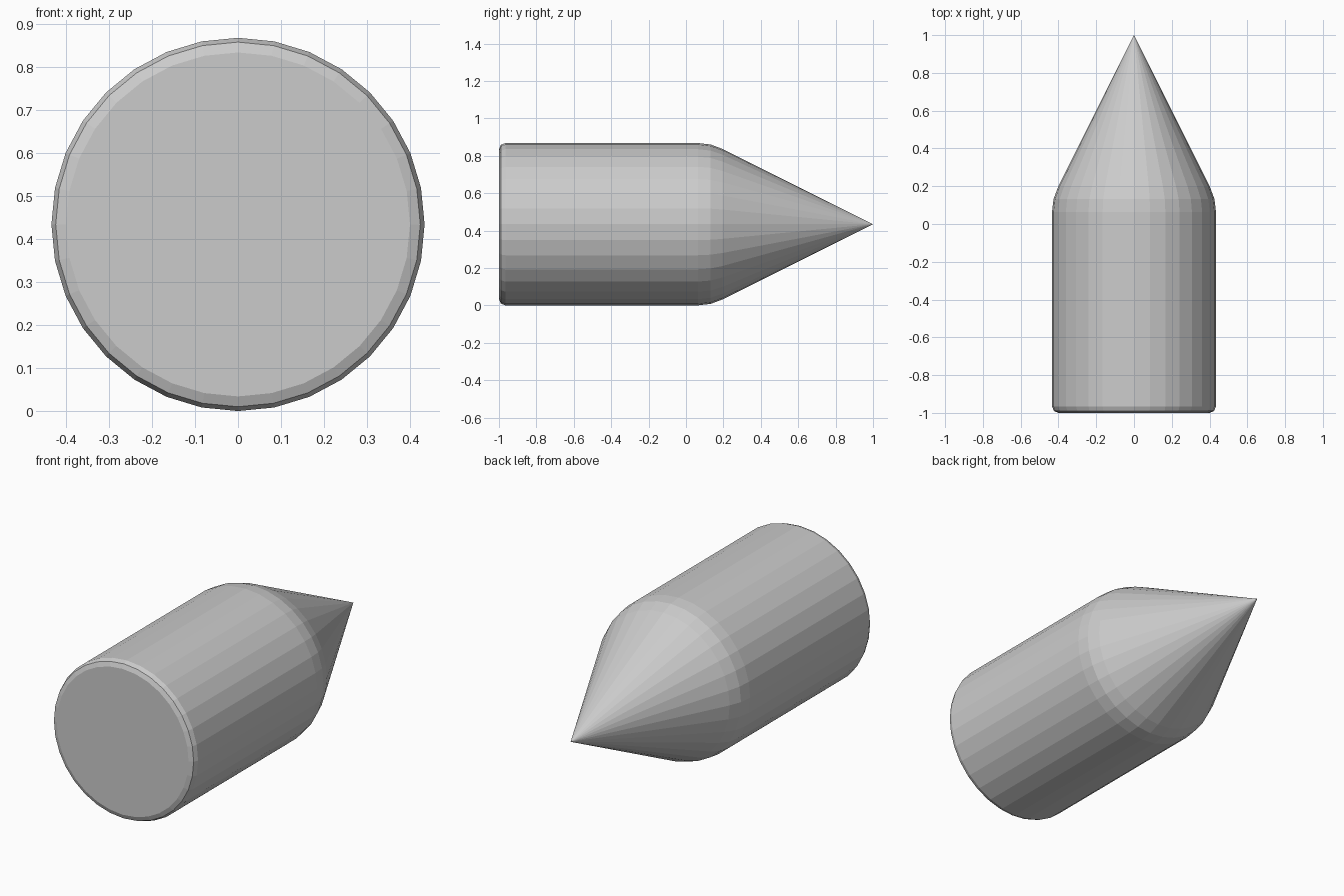
import bpy, bmesh
from math import sin, cos, tau

if "Cube" in bpy.data.objects:
    bpy.data.objects.remove(bpy.data.objects["Cube"])

SIDES = 32
R = 0.434
# (y, radius) from the rounded base edge through the shoulder to the cone
PROFILE = [(-1.0, 0.40), (-0.99, 0.424), (-0.966, R),
           (0.064, R), (0.132, 0.426), (0.196, 0.402)]

bm = bmesh.new()
rings = [[bm.verts.new((r * cos(tau * i / SIDES), y, R + r * sin(tau * i / SIDES)))
          for i in range(SIDES)] for y, r in PROFILE]

# Side walls
for a, b in zip(rings, rings[1:]):
    for i in range(SIDES):
        j = (i + 1) % SIDES
        bm.faces.new((a[i], a[j], b[j], b[i]))

# Flat base cap and pointed tip
bm.faces.new(rings[0])
tip = bm.verts.new((0, 1, R))
for i in range(SIDES):
    bm.faces.new((rings[-1][i], rings[-1][(i + 1) % SIDES], tip))
bmesh.ops.recalc_face_normals(bm, faces=bm.faces)

mesh = bpy.data.meshes.new("pointed_cylinder")
bm.to_mesh(mesh)
bm.free()
bpy.context.collection.objects.link(bpy.data.objects.new("pointed_cylinder", mesh))
